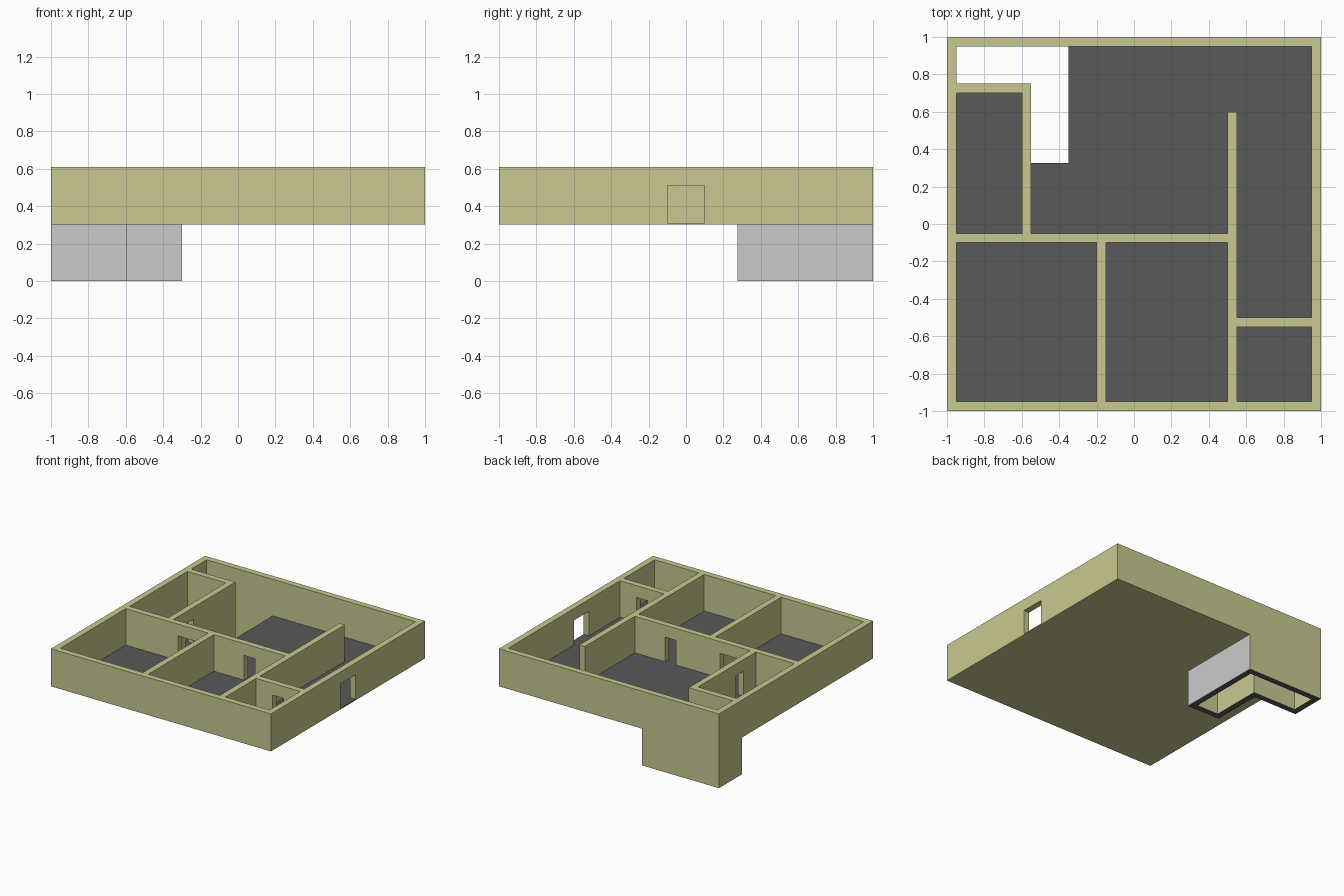
import bpy, bmesh, math

if "Cube" in bpy.data.objects:
    bpy.data.objects.remove(bpy.data.objects["Cube"])

BASE, FLOOR, TOP, DOOR_TOP = 0.302, 0.31, 0.61, 0.512


def prism(name, outline, z0, z1):
    """Extruded solid from a plan outline."""
    bm = bmesh.new()
    low = [bm.verts.new((x, y, z0)) for x, y in outline]
    high = [bm.verts.new((x, y, z1)) for x, y in outline]
    bm.faces.new(low)
    bm.faces.new(high)
    n = len(outline)
    for i in range(n):
        j = (i + 1) % n
        bm.faces.new((low[i], low[j], high[j], high[i]))
    bmesh.ops.recalc_face_normals(bm, faces=bm.faces[:])
    me = bpy.data.meshes.new(name)
    bm.to_mesh(me)
    bm.free()
    ob = bpy.data.objects.new(name, me)
    bpy.context.collection.objects.link(ob)
    return ob


def rect(x0, y0, x1, y1):
    return [(x0, y0), (x1, y0), (x1, y1), (x0, y1)]


helpers = []


def combine(target, other, operation):
    mod = target.modifiers.new(other.name, 'BOOLEAN')
    mod.operation = operation
    mod.solver = 'EXACT'
    mod.object = other
    other.hide_render = True
    helpers.append(other)


def material(name, rgb):
    m = bpy.data.materials.new(name)
    m.diffuse_color = (*rgb, 1)
    m.use_nodes = True
    m.node_tree.nodes["Principled BSDF"].inputs["Base Color"].default_value = m.diffuse_color
    return m


# House block with the L-shaped stair shaft below it
house = prism("house_storey", rect(-1, -1, 1, 1), BASE, TOP)
shaft = prism("stair_shaft", [(-1, 1), (-1, 0.7), (-0.6, 0.7), (-0.6, 0.275),
                              (-0.3, 0.275), (-0.3, 1)], 0, 0.4)
combine(house, shaft, 'UNION')

# Rooms hollowed out down to the floor
rooms = {
    "hall": [(-.95, .95), (-.95, .75), (-.55, .75), (-.55, -.05), (.5, -.05),
             (.5, .6), (.55, .6), (.55, -.5), (.95, -.5), (.95, .95)],
    "side_room": rect(-.95, -.05, -.6, .7),
    "left_room": rect(-.95, -.95, -.2, -.1),
    "middle_room": rect(-.15, -.95, .5, -.1),
    "corner_room": rect(.55, -.95, .95, -.55),
}
for name, outline in rooms.items():
    combine(house, prism(name, outline, FLOOR, 0.8), 'DIFFERENCE')

# Open stairwell through floor and shaft
well = prism("stairwell", [(-.95, .95), (-.95, .75), (-.55, .75), (-.55, .325),
                           (-.35, .325), (-.35, .95)], -0.1, 0.45)
combine(house, well, 'DIFFERENCE')

# Doorways
doors = {
    "entrance": rect(0.9, -0.1, 1.1, 0.1),
    "left_room_door": rect(-.475, -.13, -.275, -.02),
    "middle_room_door": rect(.125, -.13, .225, -.02),
    "corner_room_door": rect(.7, -.58, .8, -.47),
    "side_room_door": rect(-.63, .11, -.52, .21),
}
for name, outline in doors.items():
    combine(house, prism(name, outline, FLOOR, DOOR_TOP), 'DIFFERENCE')

# Bake the modifiers and drop the cutters
bpy.context.view_layer.update()
baked = bpy.data.meshes.new_from_object(
    house.evaluated_get(bpy.context.evaluated_depsgraph_get()))
house.modifiers.clear()
house.data = baked
for h in helpers:
    bpy.data.objects.remove(h)

# Colours: olive walls, dark floor and shaft rim, grey shaft outside
baked.materials.clear()
for m in (material("wall_olive", (0.59, 0.583, 0.283)),
          material("floor_dark", (0.1, 0.1, 0.1)),
          material("shaft_grey", (0.59, 0.59, 0.59))):
    baked.materials.append(m)

# Clean flat faces, then colour each by where it lies
bm = bmesh.new()
bm.from_mesh(baked)
bmesh.ops.remove_doubles(bm, verts=bm.verts[:], dist=1e-5)
for f in bm.faces:
    f.material_index = 0
bmesh.ops.dissolve_limit(bm, angle_limit=math.radians(1),
                         verts=bm.verts[:], edges=bm.edges[:])
bm.normal_update()
for f in bm.faces:
    zs = [v.co.z for v in f.verts]
    c = f.calc_center_median()
    f.smooth = False
    if (f.normal.z > 0.9 and max(zs) < 0.4) or (f.normal.z < -0.9 and max(zs) < 0.01):
        f.material_index = 1
    elif abs(f.normal.z) < 0.1 and max(zs) < 0.307 and abs(c.x) < 0.99 and c.y < 0.99:
        f.material_index = 2
bm.to_mesh(baked)
bm.free()
